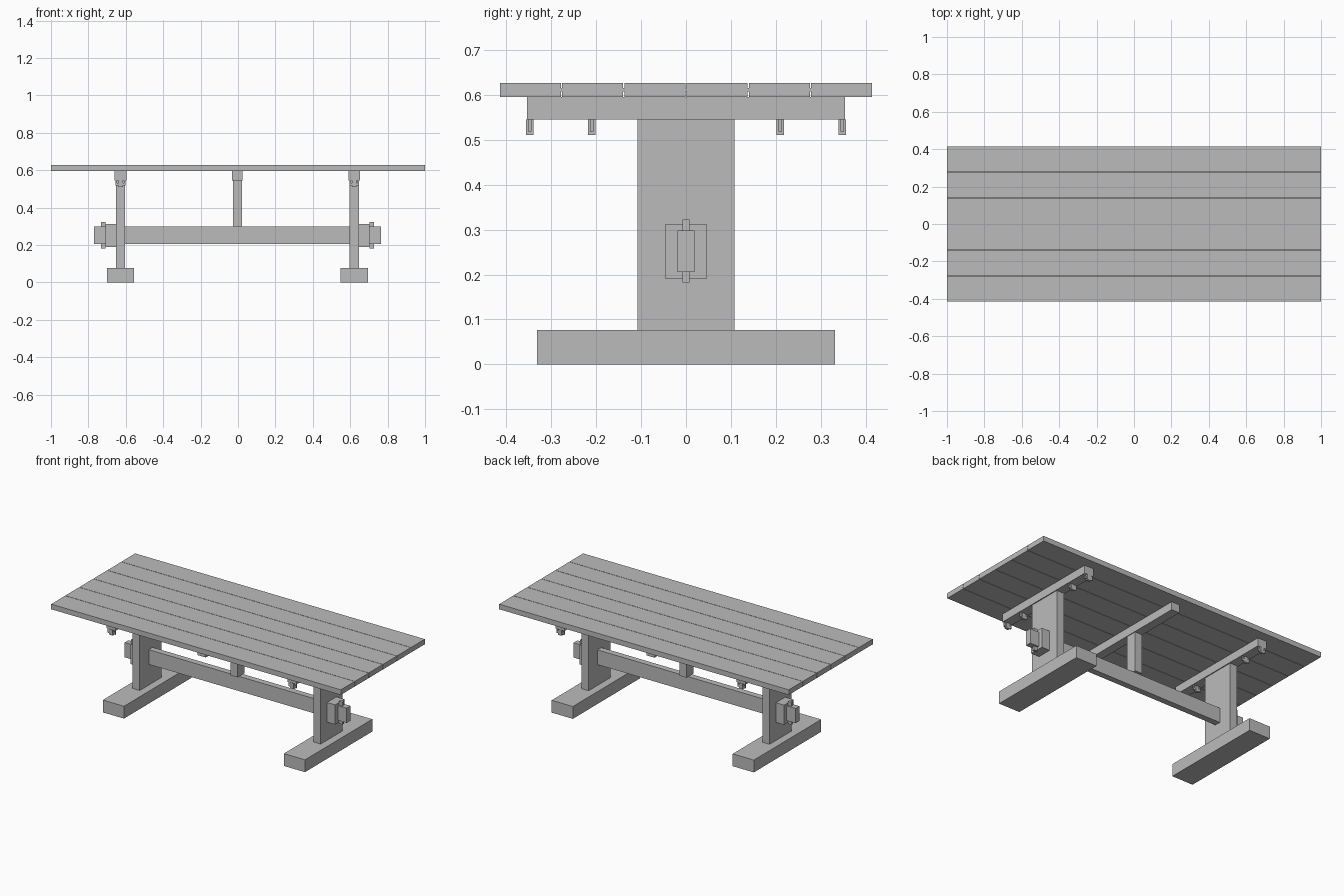
import bpy

cube = bpy.data.objects.get("Cube")
if cube:
    bpy.data.objects.remove(cube, do_unlink=True)

grey = bpy.data.materials.new("grey_wood")
grey.use_nodes = True
colour = (0.5, 0.5, 0.5, 1)
grey.diffuse_color = colour
grey.node_tree.nodes["Principled BSDF"].inputs["Base Color"].default_value = colour


def box(name, x, y, z):
    """Box spanning the (low, high) range on each axis."""
    bpy.ops.mesh.primitive_cube_add(size=1, location=[sum(r) / 2 for r in (x, y, z)])
    ob = bpy.context.object
    ob.name = name
    ob.scale = [r[1] - r[0] for r in (x, y, z)]
    bpy.ops.object.transform_apply(location=False, rotation=False, scale=True)
    ob.data.materials.append(grey)
    return ob


def around(centre, half):
    return (centre - half, centre + half)


CX = -0.003            # middle of the base
TOP_LOW, TOP_HIGH = 0.595, 0.627
BATTEN_LOW = 0.545

# Table top: six boards joined by thin splines
pitch = 0.1385
for i in range(6):
    box("top_board", (-1, 1), around((i - 2.5) * pitch, 0.068), (TOP_LOW, TOP_HIGH))
for i in range(5):
    box("board_spline", (-1, 1), around((i - 2) * pitch, 0.003), (0.607, 0.615))

# Battens under the top
for offset in (-0.625, 0, 0.625):
    half = 0.031 if offset else 0.028
    box("batten", around(CX + offset, half), around(0, 0.354), (BATTEN_LOW, TOP_LOW))

# Trestle ends, with washer block and wedge on the outside
for side in (-1, 1):
    x = CX + side * 0.625
    box("foot", around(x, 0.073), around(0, 0.332), (0, 0.077))
    box("leg", around(x, 0.025), around(0, 0.108), (0.077, BATTEN_LOW))
    box("washer_block", around(x + side * 0.053, 0.028), around(0, 0.046), (0.19, 0.313))
    box("wedge", around(x + side * 0.093, 0.012), around(0, 0.008), (0.182, 0.322))
    # Small fixings beneath the batten
    for y in (-0.348, -0.21, 0.21, 0.348):
        box("fixing_body", around(x, 0.012), around(y, 0.008), (0.511, BATTEN_LOW))
        box("fixing_arm", around(x, 0.026), around(y, 0.004), (0.518, 0.531))
        for end in (-1, 1):
            box("fixing_tip", around(x + end * 0.022, 0.004), around(y, 0.004), (0.531, BATTEN_LOW))

# Long stretcher with through tenons, and the centre post
box("stretcher", around(CX, 0.767), around(0, 0.019), (0.206, 0.298))
box("centre_post", around(CX, 0.024), around(0, 0.035), (0.298, BATTEN_LOW))
